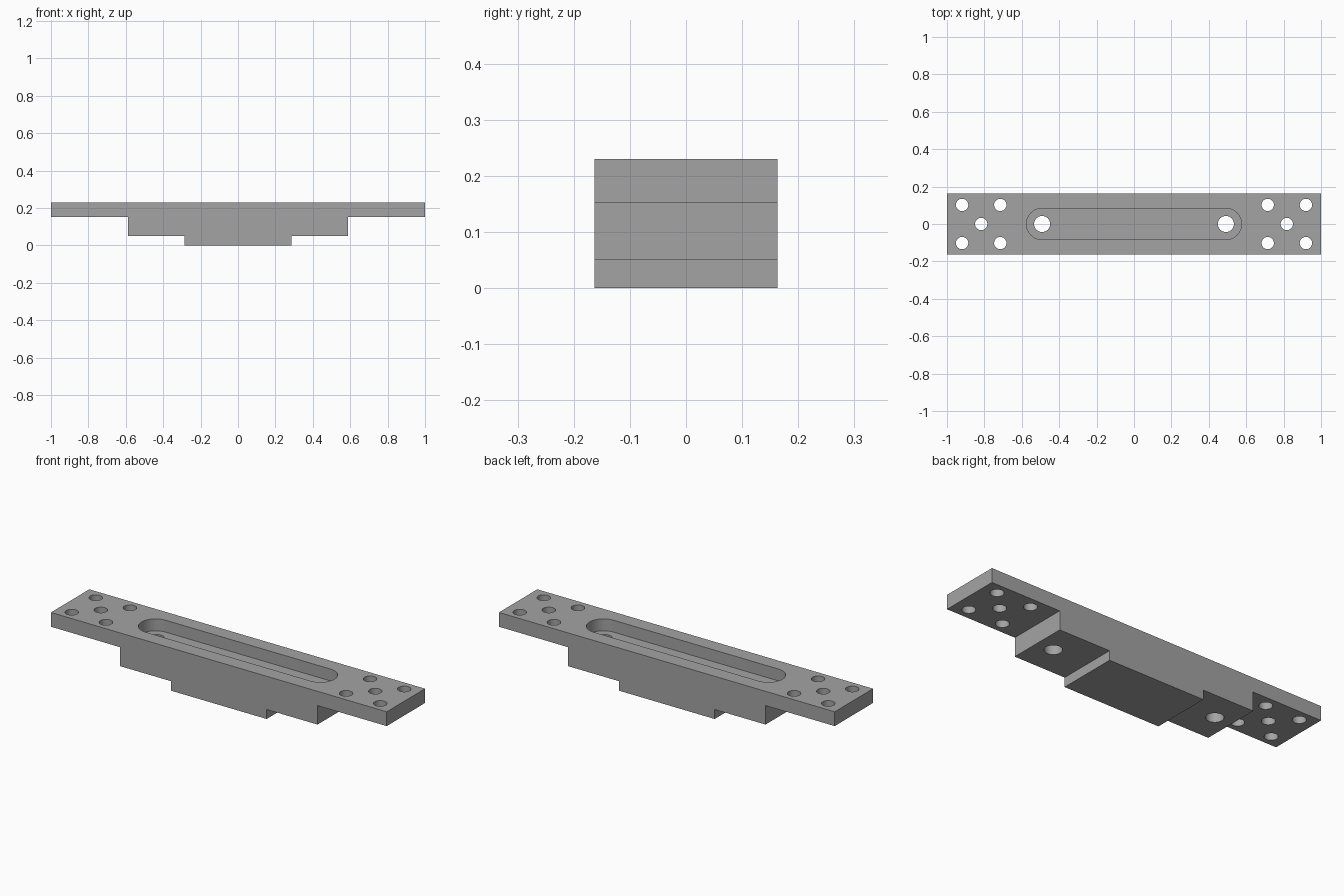
import bpy, bmesh, math

if "Cube" in bpy.data.objects:
    bpy.data.objects.remove(bpy.data.objects["Cube"])

HALF_W, TOP = 0.163, 0.23
PLATE_Z, STEP_Z = 0.153, 0.051
SLOT_X, SLOT_R, SLOT_DEPTH = 0.491, 0.084, 0.064

metal = bpy.data.materials.new("grey metal")
metal.diffuse_color = (0.37, 0.37, 0.37, 1)
metal.use_nodes = True
metal.node_tree.nodes["Principled BSDF"].inputs["Base Color"].default_value = metal.diffuse_color


def extrude(name, outline, vec):
    """Solid made by sweeping a closed outline along vec."""
    bm = bmesh.new()
    face = bm.faces.new([bm.verts.new(p) for p in outline])
    new = bmesh.ops.extrude_face_region(bm, geom=[face])["geom"]
    bmesh.ops.translate(bm, vec=vec, verts=[g for g in new if isinstance(g, bmesh.types.BMVert)])
    bmesh.ops.recalc_face_normals(bm, faces=bm.faces)
    mesh = bpy.data.meshes.new(name)
    bm.to_mesh(mesh)
    bm.free()
    mesh.materials.append(metal)
    obj = bpy.data.objects.new(name, mesh)
    bpy.context.collection.objects.link(obj)
    return obj


def arc(cx, cy, r, z, start=0.0, sweep=2 * math.pi, n=32, closed=True):
    count = n if closed else n + 1
    return [(cx + r * math.cos(start + sweep * i / n),
             cy + r * math.sin(start + sweep * i / n), z) for i in range(count)]


# Stepped bar: half profile mirrored in x, swept across the width
half = [(0.285, 0), (0.285, STEP_Z), (0.588, STEP_Z), (0.588, PLATE_Z), (1, PLATE_Z), (1, TOP)]
profile = half + [(-x, z) for x, z in reversed(half)]
bar = extrude("stepped_bar", [(x, -HALF_W, z) for x, z in profile], (0, 2 * HALF_W, 0))

# Rounded slot sunk into the top
floor = TOP - SLOT_DEPTH
slot = (arc(SLOT_X, 0, SLOT_R, floor, -math.pi / 2, math.pi, 24, False)
        + arc(-SLOT_X, 0, SLOT_R, floor, math.pi / 2, math.pi, 24, False))
cutters = [extrude("slot_cutter", slot, (0, 0, 0.2))]

# Through holes: one at each slot end, five in each end plate
for s in (-1, 1):
    holes = [(SLOT_X, 0, 0.043), (0.817, 0, 0.033)]
    holes += [(x, y, 0.033) for x in (0.715, 0.919) for y in (-0.102, 0.102)]
    for x, y, r in holes:
        cutters.append(extrude("hole_cutter", arc(s * x, y, r, -0.1), (0, 0, 0.5)))

# Cut everything out of the bar
bpy.context.view_layer.objects.active = bar
bar.select_set(True)
for cutter in cutters:
    mod = bar.modifiers.new("cut", "BOOLEAN")
    mod.operation = "DIFFERENCE"
    mod.solver = "EXACT"
    mod.object = cutter
    bpy.ops.object.modifier_apply(modifier=mod.name)
    bpy.data.objects.remove(cutter)

bpy.ops.object.shade_smooth_by_angle(angle=math.radians(30))
